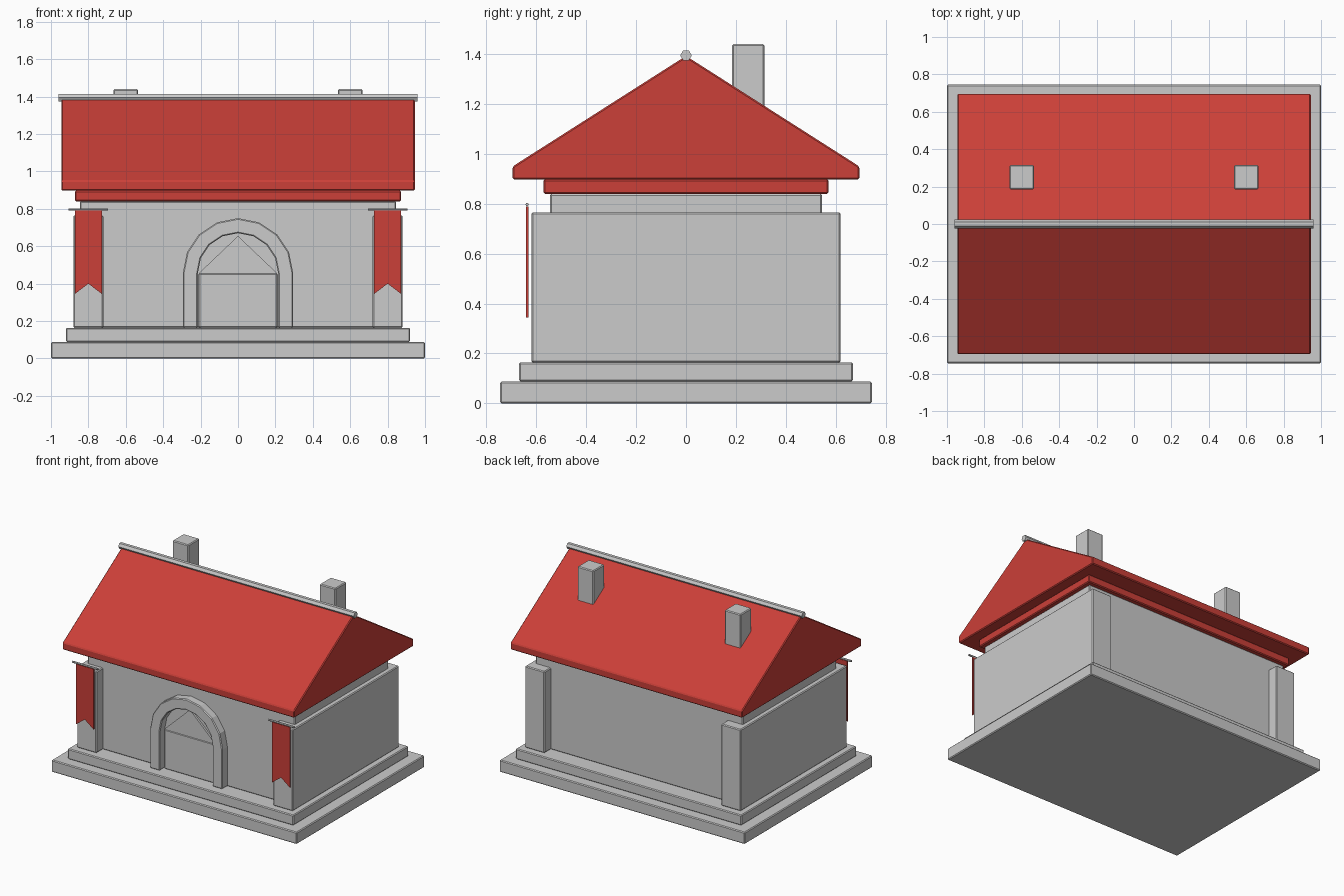
import bpy, bmesh, math
from mathutils import Matrix, Vector

if "Cube" in bpy.data.objects:
    bpy.data.objects.remove(bpy.data.objects["Cube"])

red = bpy.data.materials.new("red")
red.diffuse_color = (0.6, 0.05, 0.04, 1)
red.use_nodes = True
red.node_tree.nodes["Principled BSDF"].inputs["Base Color"].default_value = red.diffuse_color


def finish(bm, name, bevel=0.006, mat=None):
    bmesh.ops.recalc_face_normals(bm, faces=bm.faces)
    me = bpy.data.meshes.new(name)
    bm.to_mesh(me)
    bm.free()
    ob = bpy.data.objects.new(name, me)
    bpy.context.collection.objects.link(ob)
    if mat:
        me.materials.append(mat)
    if bevel:
        m = ob.modifiers.new("bevel", 'BEVEL')
        m.width, m.segments = bevel, 1
        m.limit_method, m.angle_limit = 'ANGLE', math.radians(30)
    return ob


def box(name, x, y, z, **kw):
    """Box from (min, max) ranges."""
    bm = bmesh.new()
    size = [r[1] - r[0] for r in (x, y, z)]
    mid = [(r[0] + r[1]) / 2 for r in (x, y, z)]
    bmesh.ops.create_cube(bm, size=1, matrix=Matrix.Translation(mid) @ Matrix.Diagonal((*size, 1)))
    return finish(bm, name, **kw)


def prism(name, pts, start, depth, axis='y', **kw):
    """Outline extruded along y (points are x, z) or along x (points are y, z)."""
    bm = bmesh.new()
    put = (lambda a, b: (a, start, b)) if axis == 'y' else (lambda a, b: (start, a, b))
    face = bm.faces.new([bm.verts.new(put(a, b)) for a, b in pts])
    out = bmesh.ops.extrude_face_region(bm, geom=[face])["geom"]
    step = Vector((0, depth, 0) if axis == 'y' else (depth, 0, 0))
    bmesh.ops.translate(bm, verts=[v for v in out if isinstance(v, bmesh.types.BMVert)], vec=step)
    return finish(bm, name, **kw)


def rod(name, centre, length, radius):
    """Hexagonal rod along x."""
    pts = [(centre[1] + radius * math.cos(k * math.pi / 3),
            centre[2] + radius * math.sin(k * math.pi / 3)) for k in range(6)]
    return prism(name, pts, centre[0] - length / 2, length, 'x', bevel=0)


# Stepped base and main body
box("base_plinth", (-1, 1), (-0.745, 0.745), (0, 0.088))
box("base_step", (-0.92, 0.92), (-0.67, 0.67), (0.088, 0.164))
box("main_walls", (-0.845, 0.845), (-0.545, 0.545), (0.164, 0.84))

# Roof with eave trim and ridge
box("eave_trim", (-0.872, 0.872), (-0.572, 0.572), (0.84, 0.897), mat=red)
prism("roof", [(-0.695, 0.897), (0.695, 0.897), (0.695, 0.95), (0, 1.393), (-0.695, 0.95)],
      -0.945, 1.89, 'x', mat=red)
rod("roof_ridge", (0, 0, 1.395), 1.92, 0.023)

# Door: lower panel and triangular head
box("door_panel", (-0.21, 0.21), (-0.56, -0.5), (0.164, 0.455))
prism("door_head", [(-0.21, 0.455), (0.21, 0.455), (0, 0.655)], -0.56, 0.06, bevel=0)

# Arched door surround
arc = [k * math.pi / 8 for k in range(9)]
outer = [(0.295 * math.cos(a), 0.455 + 0.295 * math.sin(a)) for a in arc]
inner = [(0.215 * math.cos(a), 0.455 + 0.215 * math.sin(a)) for a in reversed(arc)]
prism("door_arch", [(0.295, 0.164)] + outer + [(-0.295, 0.164), (-0.215, 0.164)]
      + inner + [(0.215, 0.164)], -0.605, 0.08)

# Parts repeated left and right
for s, side in ((-1, "left"), (1, "right")):
    def span(a, b):
        return tuple(sorted((s * a, s * b)))
    box(side + "_side_wall", span(0.72, 0.88), (-0.62, 0.62), (0.164, 0.765))
    box(side + "_chimney", span(0.535, 0.665), (0.185, 0.315), (1.05, 1.44))
    c = s * 0.8
    prism(side + "_banner", [(c - 0.072, 0.79), (c - 0.072, 0.345), (c, 0.4),
                             (c + 0.072, 0.345), (c + 0.072, 0.79)],
          -0.642, 0.01, bevel=0, mat=red)
    rod(side + "_banner_rod", (c, -0.637, 0.797), 0.21, 0.007)
